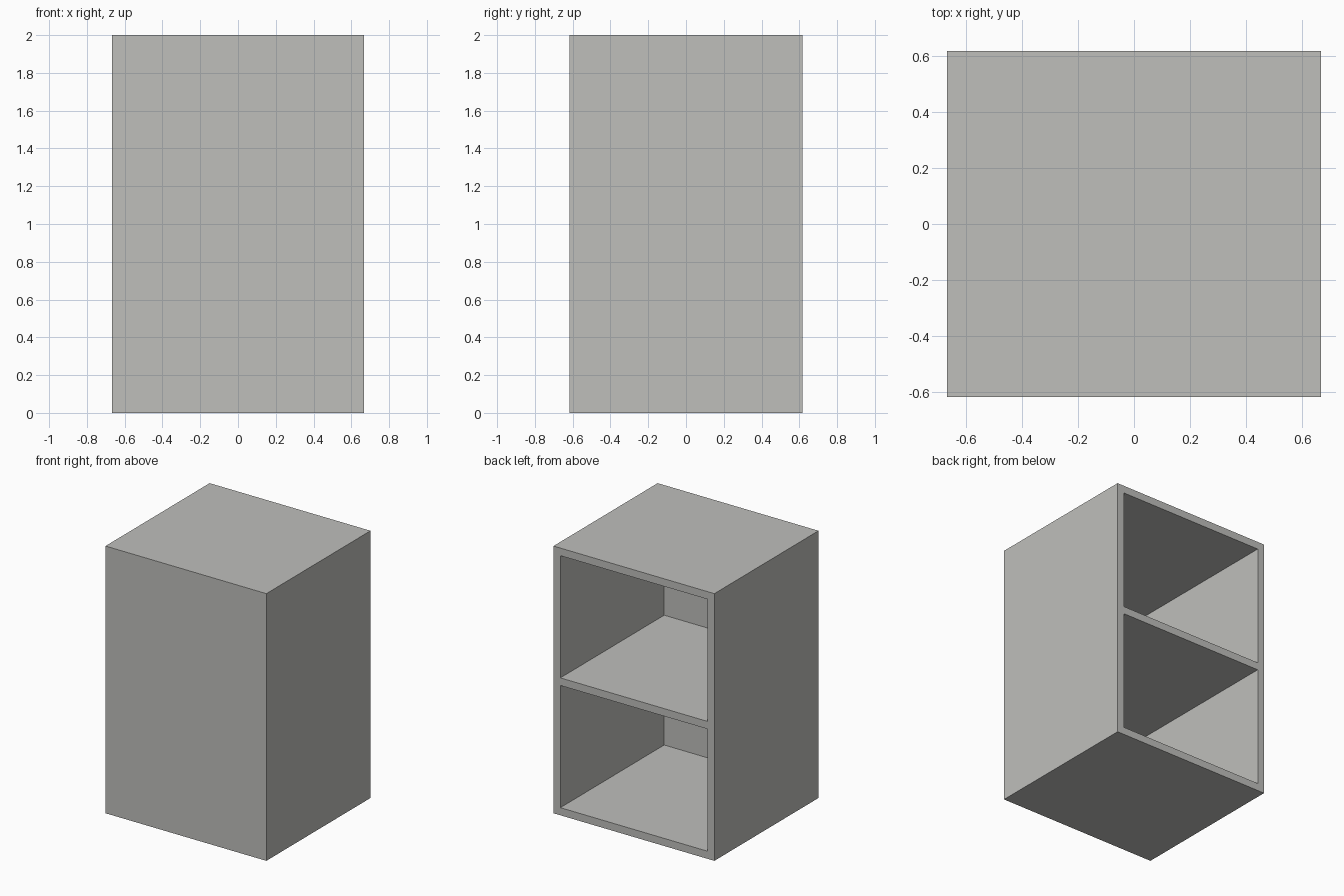
import bpy

if "Cube" in bpy.data.objects:
    bpy.data.objects.remove(bpy.data.objects["Cube"])

W, D, H = 1.332, 1.232, 2.0   # overall size
T = 0.057                     # board thickness
F = 0.004                     # thin front sheet

grey = bpy.data.materials.new("light grey")
grey.diffuse_color = (0.52, 0.52, 0.50, 1)
grey.use_nodes = True
grey.node_tree.nodes["Principled BSDF"].inputs["Base Color"].default_value = grey.diffuse_color


def board(name, x0, x1, y0, y1, z0, z1):
    """Box between two corners."""
    bpy.ops.mesh.primitive_cube_add(
        size=1, location=((x0 + x1) / 2, (y0 + y1) / 2, (z0 + z1) / 2))
    ob = bpy.context.object
    ob.name = name
    ob.scale = (x1 - x0, y1 - y0, z1 - z0)
    bpy.ops.object.transform_apply(location=False, rotation=False, scale=True)
    ob.data.materials.append(grey)
    return ob


x, y = W / 2, D / 2

# Carcass: one solid block, hollowed by two compartments open at the back
cabinet = board("cabinet", -x, x, -y, y, 0, H)
gap = (H - 3 * T) / 2
for i, name in enumerate(("lower_compartment_cutter", "upper_compartment_cutter")):
    z = T + i * (gap + T)
    cutter = board(name, -x + T, x - T, -y + F, y + 0.1, z, z + gap)
    cutter.hide_render = True
    cutter.hide_set(True)
    cut = cabinet.modifiers.new(name, 'BOOLEAN')
    cut.operation = 'DIFFERENCE'
    cut.solver = 'EXACT'
    cut.object = cutter
